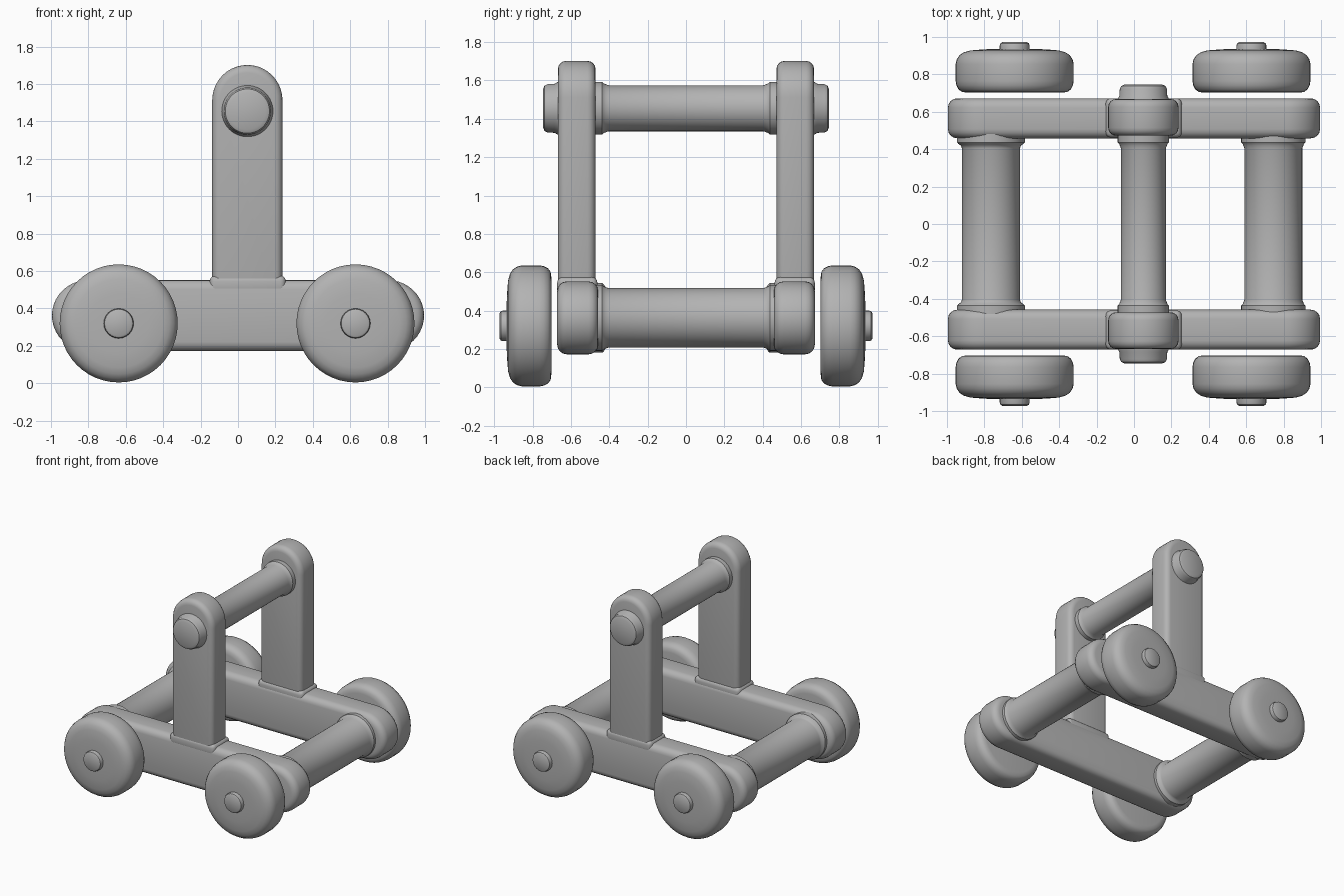
import bpy, bmesh, math

if "Cube" in bpy.data.objects:
    bpy.data.objects.remove(bpy.data.objects["Cube"])

grey = bpy.data.materials.new("plain_grey")
grey.diffuse_color = (0.45, 0.45, 0.45, 1)
grey.use_nodes = True
grey.node_tree.nodes["Principled BSDF"].inputs["Base Color"].default_value = grey.diffuse_color


def finish(bm, name):
    """Turn a bmesh into a smooth-shaded grey object."""
    bmesh.ops.recalc_face_normals(bm, faces=bm.faces)
    mesh = bpy.data.meshes.new(name)
    bm.to_mesh(mesh)
    bm.free()
    mesh.materials.append(grey)
    obj = bpy.data.objects.new(name, mesh)
    bpy.context.collection.objects.link(obj)
    bpy.ops.object.select_all(action='DESELECT')
    obj.select_set(True)
    bpy.context.view_layer.objects.active = obj
    bpy.ops.object.shade_smooth_by_angle(angle=math.radians(38))
    return obj


def slab(name, outline, y0, y1, bevel):
    """Extrude an x/z outline along y and round its sharp edges."""
    bm = bmesh.new()
    face = bm.faces.new([bm.verts.new((x, y0, z)) for x, z in outline])
    ext = bmesh.ops.extrude_face_region(bm, geom=[face])
    verts = [v for v in ext["geom"] if isinstance(v, bmesh.types.BMVert)]
    bmesh.ops.translate(bm, verts=verts, vec=(0, y1 - y0, 0))
    bmesh.ops.recalc_face_normals(bm, faces=bm.faces)
    sharp = [e for e in bm.edges if e.calc_face_angle(0) > 0.7]
    bmesh.ops.bevel(bm, geom=sharp, offset=bevel, segments=4, profile=0.5,
                    affect='EDGES', clamp_overlap=True)
    return finish(bm, name)


def lathe(name, x, z, profile, sides=48):
    """Spin (y, radius) points around a y-directed axis and cap the ends."""
    bm = bmesh.new()
    rings = []
    for y, r in profile:
        rings.append([bm.verts.new((x + r * math.cos(a), y, z + r * math.sin(a)))
                      for a in (2 * math.pi * i / sides for i in range(sides))])
    for a, b in zip(rings, rings[1:]):
        for i in range(sides):
            j = (i + 1) % sides
            bm.faces.new((a[i], a[j], b[j], b[i]))
    bm.faces.new(rings[0])
    bm.faces.new(rings[-1])
    return finish(bm, name)


def arc(cx, cz, rx, rz, start, end, n=20):
    return [(cx + rx * math.cos(math.radians(start + (end - start) * i / n)),
             cz + rz * math.sin(math.radians(start + (end - start) * i / n)))
            for i in range(n + 1)]


def bar(name, x, z, r, collar):
    """Cross bar with a rounded collar at each end."""
    half = [(0.405, r), (0.42, r + 0.006), (0.428, collar - 0.008),
            (0.437, collar), (0.50, collar)]
    lathe(name, x, z, [(-y, q) for y, q in reversed(half)] + half)


# Outlines shared by both sides
rail = arc(0.80, 0.362, 0.195, 0.19, -90, 90) + arc(-0.80, 0.362, 0.195, 0.19, 90, 270)
post = [(-0.138, 0.42), (0.238, 0.42)] + arc(0.05, 1.512, 0.188, 0.19, 0, 180)
foot = [(-0.152, 0.48), (0.256, 0.48), (0.256, 0.575), (-0.152, 0.575)]

# Wheel section from inner face to outer face, then the hub
wheel = [(0.702, 0.25), (0.706, 0.28), (0.720, 0.299), (0.742, 0.310),
         (0.765, 0.314), (0.855, 0.314), (0.880, 0.308), (0.902, 0.294),
         (0.918, 0.270), (0.928, 0.235), (0.934, 0.16), (0.936, 0.09)]
hub = [(0.90, 0.08), (0.955, 0.08), (0.966, 0.076), (0.972, 0.066)]
cap = [(0.62, 0.137), (0.67, 0.137), (0.685, 0.128), (0.722, 0.126),
       (0.738, 0.118), (0.747, 0.098)]

for side, s in (("front", -1), ("back", 1)):
    slab(side + "_rail", rail, s * 0.458, s * 0.672, 0.05)
    slab(side + "_post", post, s * 0.472, s * 0.668, 0.042)
    slab(side + "_post_foot", foot, s * 0.462, s * 0.672, 0.03)
    lathe(side + "_bar_cap", 0.05, 1.455, [(s * y, r) for y, r in cap])
    for end, x in (("left", -0.638), ("right", 0.628)):
        lathe(f"{side}_{end}_wheel", x, 0.32, [(s * y, r * 1.005) for y, r in wheel])
        lathe(f"{side}_{end}_hub", x, 0.32, [(s * y, r) for y, r in hub], 24)

# Cross bars joining the two sides
bar("top_bar", 0.05, 1.455, 0.12, 0.137)
bar("left_bar", -0.765, 0.362, 0.155, 0.182)
bar("right_bar", 0.745, 0.362, 0.155, 0.172)
